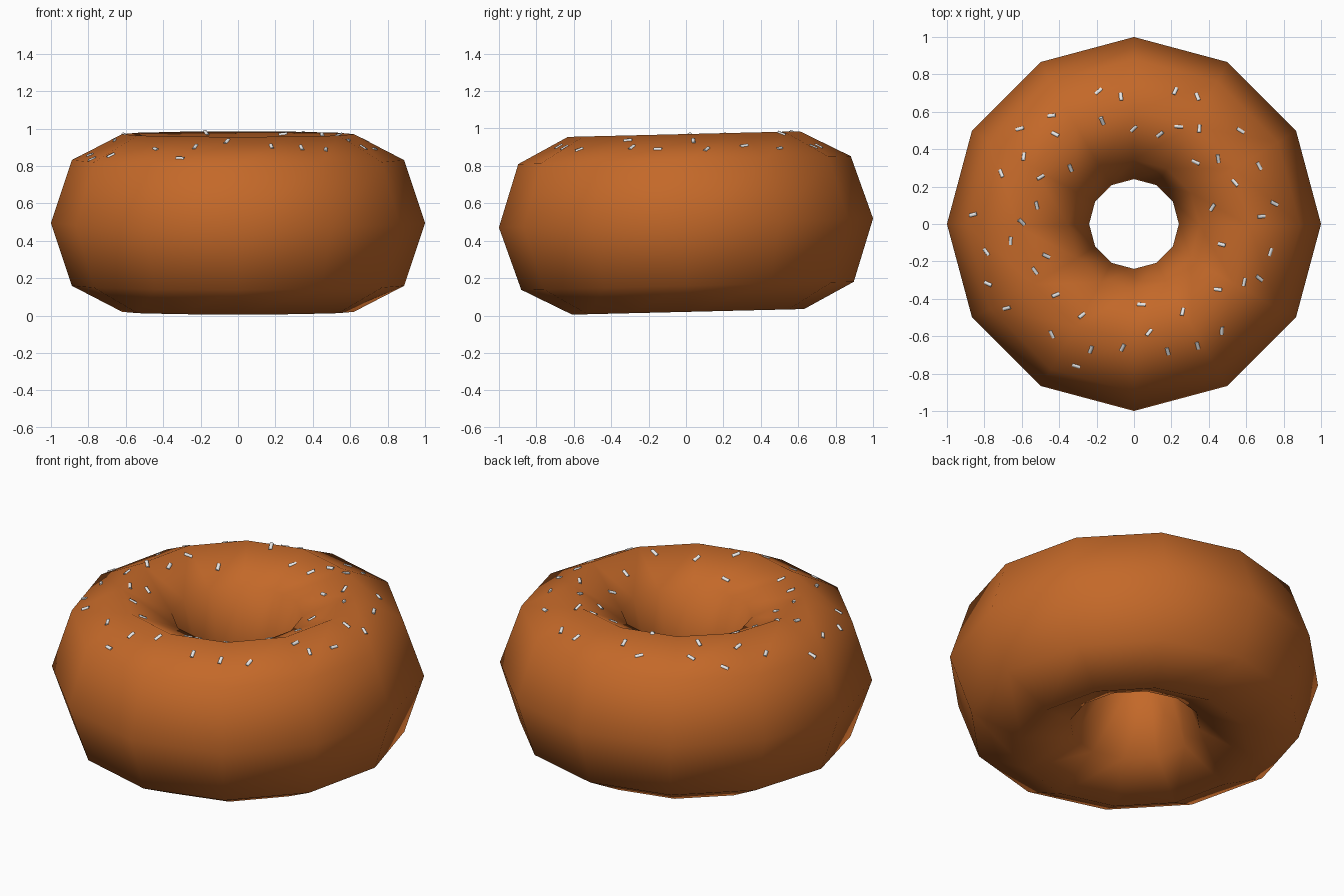
import bpy, math, random
from mathutils import Vector, Matrix

if "Cube" in bpy.data.objects:
    bpy.data.objects.remove(bpy.data.objects["Cube"])

random.seed(3)


def material(name, rgb):
    m = bpy.data.materials.new(name)
    m.diffuse_color = (*rgb, 1)
    m.use_nodes = True
    m.node_tree.nodes["Principled BSDF"].inputs["Base Color"].default_value = m.diffuse_color
    return m


dough_mat = material("baked brown", (0.55, 0.14, 0.022))
sugar_mat = material("sugar white", (0.8, 0.8, 0.8))

# Ring of dough: low-poly torus, stretched upward and tipped slightly
bpy.ops.mesh.primitive_torus_add(major_segments=12, minor_segments=8,
                                 major_radius=0.62, minor_radius=0.38)
dough = bpy.context.object
dough.name = "dough_ring"
dough.data.transform(Matrix.Translation((0, 0, 0.495)) @ Matrix.Rotation(0.024, 4, 'X')
                     @ Matrix.Diagonal((1, 1, 1.25, 1)))
dough.data.materials.append(dough_mat)
bpy.ops.object.shade_smooth()
bpy.context.view_layer.update()

# Sprinkles scattered on the upper surface (x, y)
spots = [
    (-.19, .71), (-.07, .68), (.22, .71), (.34, .68), (-.17, .55), (-.61, .51),
    (-.44, .58), (-.42, .48), (0, .51), (.14, .48), (.24, .52), (.35, .51),
    (.57, .50), (-.59, .36), (-.71, .27), (-.50, .25), (-.34, .30), (.33, .33),
    (.45, .35), (.54, .22), (.67, .31), (-.86, .05), (-.60, .01), (-.52, .10),
    (.42, .09), (.68, .04), (.75, .11), (-.66, -.09), (-.79, -.15), (-.47, -.17),
    (-.53, -.25), (.47, -.11), (.73, -.15), (.67, -.29), (.59, -.31), (.45, -.35),
    (-.78, -.32), (-.68, -.45), (-.42, -.38), (-.28, -.49), (.04, -.43), (.26, -.47),
    (-.44, -.59), (.08, -.58), (.47, -.57), (-.23, -.67), (-.06, -.66), (.18, -.68),
    (.34, -.65), (-.31, -.76)]

bpy.ops.mesh.primitive_cylinder_add(vertices=6, radius=0.012, depth=0.044)
rod = bpy.context.object
rod.data.transform(Matrix.Rotation(math.pi / 2, 4, 'Y'))
rod.data.materials.append(sugar_mat)
bpy.ops.object.shade_smooth_by_angle(angle=math.radians(65))

for i, (x, y) in enumerate(spots):
    hit, loc, normal, _ = dough.ray_cast(Vector((x, y, 3)), Vector((0, 0, -1)))
    s = rod if i == 0 else bpy.data.objects.new("sprinkle", rod.data)
    s.name = f"sprinkle_{i + 1}"
    if i:
        bpy.context.collection.objects.link(s)
    lay = Vector((0, 0, 1)).rotation_difference(normal).to_matrix().to_4x4()
    s.matrix_world = (Matrix.Translation(loc - normal * 0.004) @ lay
                      @ Matrix.Rotation(random.uniform(0, math.pi), 4, 'Z'))
